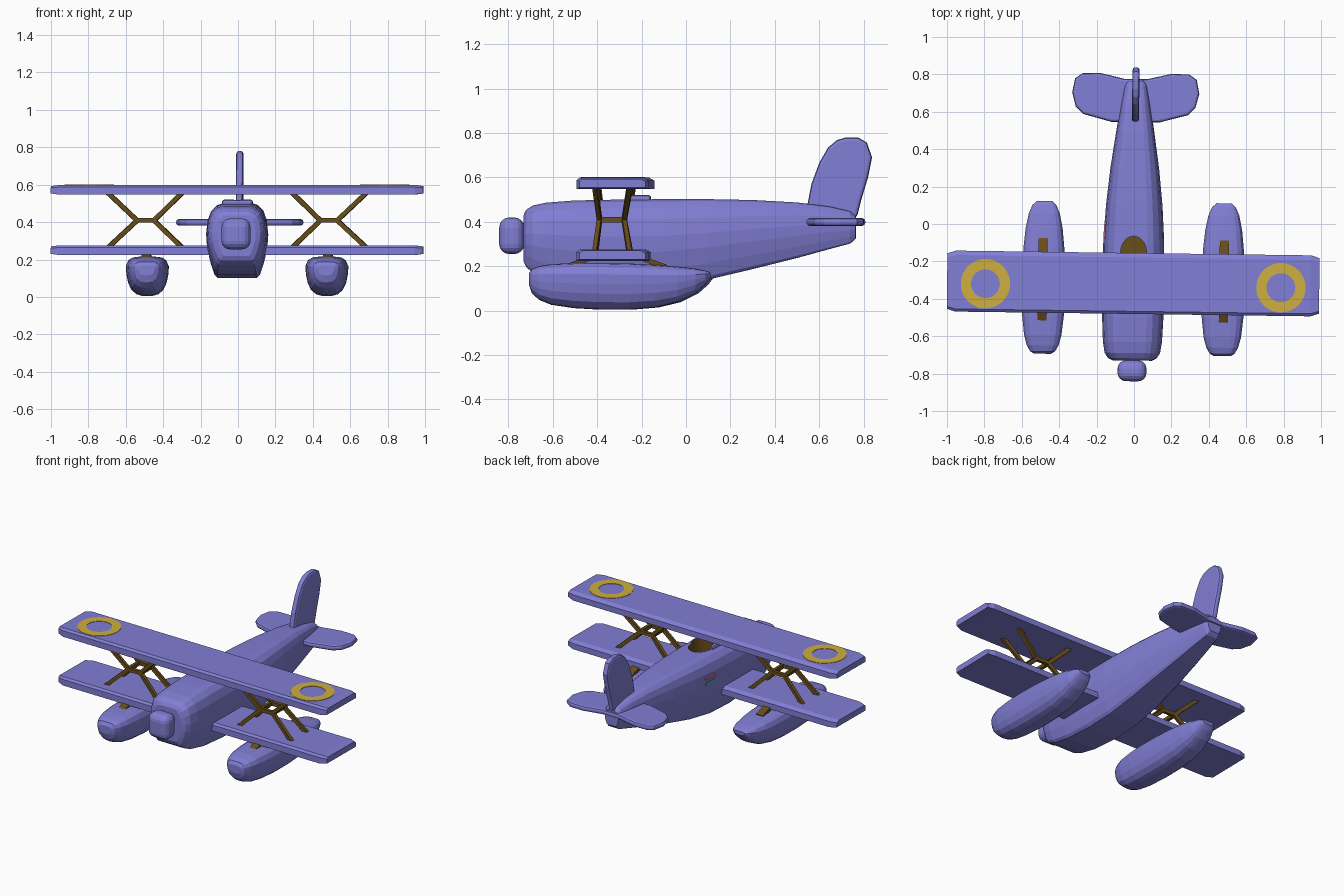
import bpy, bmesh, math
from mathutils import Vector, Matrix

if "Cube" in bpy.data.objects:
    bpy.data.objects.remove(bpy.data.objects["Cube"])


def material(name, rgb):
    m = bpy.data.materials.new(name)
    m.diffuse_color = (*rgb, 1)
    m.use_nodes = True
    m.node_tree.nodes["Principled BSDF"].inputs["Base Color"].default_value = m.diffuse_color
    return m


BODY = material("body_blue", (0.22, 0.21, 0.66))
WOOD = material("strut_brown", (0.14, 0.075, 0.01))
GOLD = material("ring_yellow", (0.62, 0.43, 0.05))
PINK = material("flag_pink", (0.6, 0.2, 0.35))
TEAL = material("flag_teal", (0.1, 0.35, 0.5))


def finish(name, bm, mat, bevel=0, segments=2):
    bmesh.ops.recalc_face_normals(bm, faces=bm.faces)
    mesh = bpy.data.meshes.new(name)
    bm.to_mesh(mesh)
    bm.free()
    mesh.materials.append(mat)
    ob = bpy.data.objects.new(name, mesh)
    bpy.context.collection.objects.link(ob)
    if bevel:
        mod = ob.modifiers.new("bevel", 'BEVEL')
        mod.width, mod.segments = bevel, segments
        mod.limit_method = 'ANGLE'
        mod.angle_limit = math.radians(50)
    return ob


def loft(name, rings, mat):
    bm = bmesh.new()
    loops = [[bm.verts.new(p) for p in ring] for ring in rings]
    n = len(loops[0])
    for a, b in zip(loops, loops[1:]):
        for i in range(n):
            j = (i + 1) % n
            bm.faces.new((a[i], a[j], b[j], b[i]))
    bm.faces.new(loops[0])
    bm.faces.new(loops[-1])
    return finish(name, bm, mat)


def hull(name, half, sections, mat, x0=0):
    """Loft a mirrored half section (0..1 units) through (y, half width, bottom, top)."""
    full = half + [(-x, z) for x, z in reversed(half[1:-1])]
    return loft(name, [[(x0 + x * w, y, lo + z * (hi - lo)) for x, z in full]
                       for y, w, lo, hi in sections], mat)


def plate(name, outline, thickness, mat, bevel, segments=2):
    """Extrude a closed 3D outline along a thickness vector."""
    bm = bmesh.new()
    t = Vector(thickness)
    face = bm.faces.new([bm.verts.new(Vector(p) - t / 2) for p in outline])
    ext = bmesh.ops.extrude_face_region(bm, geom=[face])
    bmesh.ops.translate(bm, vec=t, verts=[v for v in ext["geom"] if isinstance(v, bmesh.types.BMVert)])
    return finish(name, bm, mat, bevel, segments)


def bars(name, segs, w, d, mat):
    """Square bars between point pairs."""
    bm = bmesh.new()
    for p, q in segs:
        p, q = Vector(p), Vector(q)
        rot = (q - p).to_track_quat('Z', 'Y').to_matrix().to_4x4()
        m = Matrix.Translation((p + q) / 2) @ rot @ Matrix.Diagonal((w, d, (q - p).length + 0.01, 1))
        bmesh.ops.create_cube(bm, size=1, matrix=m)
    return finish(name, bm, mat)


def box(name, loc, size, mat, bevel=0, segments=2):
    bm = bmesh.new()
    bmesh.ops.create_cube(bm, size=1, matrix=Matrix.Translation(loc) @ Matrix.Diagonal((*size, 1)))
    return finish(name, bm, mat, bevel, segments)


# Fuselage
body_half = [(0, 1), (0.45, 1), (0.65, 0.975), (0.84, 0.9), (0.95, 0.77), (1, 0.58),
             (0.97, 0.4), (0.86, 0.2), (0.73, 0.04), (0.64, 0), (0, 0)]
fuselage = hull("fuselage", body_half, [
    (-0.73, 0.105, 0.22, 0.435), (-0.718, 0.13, 0.195, 0.455), (-0.69, 0.148, 0.172, 0.473),
    (-0.63, 0.158, 0.145, 0.486), (-0.5, 0.164, 0.117, 0.496), (-0.3, 0.166, 0.102, 0.5),
    (-0.1, 0.163, 0.108, 0.502), (0.1, 0.151, 0.14, 0.502), (0.3, 0.13, 0.187, 0.498),
    (0.5, 0.101, 0.237, 0.487), (0.65, 0.077, 0.278, 0.468), (0.74, 0.061, 0.302, 0.447),
    (0.765, 0.05, 0.325, 0.425)], BODY)

# Nose hub
box("nose_hub", (0, -0.785, 0.337), (0.155, 0.112, 0.165), BODY, 0.045, 4)

# Cockpit coaming and opening
coaming = box("cockpit_coaming", (0, -0.205, 0.495), (0.165, 0.095, 0.05), BODY, 0.012)
bm = bmesh.new()
bmesh.ops.create_cone(bm, cap_ends=True, segments=20, radius1=1, radius2=1, depth=0.16,
                      matrix=Matrix.Translation((0, -0.155, 0.49)) @ Matrix.Diagonal((0.07, 0.09, 1, 1)))
cutter = finish("cockpit_cutter", bm, WOOD)
cutter.hide_render = True
cutter.display_type = 'WIRE'
for ob in (fuselage, coaming):
    cut = ob.modifiers.new("cockpit", 'BOOLEAN')
    cut.object, cut.operation, cut.solver = cutter, 'DIFFERENCE', 'EXACT'
    cut.material_mode = 'TRANSFER'

# Wings
for name, z in (("upper_wing", 0.573), ("lower_wing", 0.25)):
    profile = [(-0.162, -0.026), (-0.162, 0.014), (-0.148, 0.026), (0.14, 0.026),
               (0.164, 0.012), (0.164, -0.026)]
    loft(name, [[(x, -0.319 + y * s, z + h * s ** 3) for y, h in profile]
                for x, s in ((-0.995, 0.91), (-0.95, 1), (0.95, 1), (0.995, 0.91))], BODY)

# Tailplane
tail = [(0.08, 0.545), (0.13, 0.545), (0.28, 0.585), (0.32, 0.625), (0.34, 0.70),
        (0.325, 0.775), (0.285, 0.803), (0.19, 0.805), (0.06, 0.775)]
tail += [(-x, y) for x, y in reversed(tail)]
plate("tailplane", [(x, y, 0.399) for x, y in tail], (0, 0, 0.034), BODY, 0.013)

# Tail fin
fin = [(0.54, 0.44), (0.565, 0.57), (0.6, 0.665), (0.64, 0.735), (0.68, 0.768), (0.72, 0.78),
       (0.775, 0.78), (0.815, 0.757), (0.838, 0.69), (0.82, 0.6), (0.79, 0.5), (0.77, 0.42), (0.7, 0.41)]
plate("tail_fin", [(0, y, z) for y, z in fin], (0.038, 0, 0), BODY, 0.014)

float_half = [(0, 1), (0.4, 1), (0.68, 0.98), (0.88, 0.91), (1, 0.76), (0.97, 0.55),
              (0.89, 0.34), (0.74, 0.16), (0.5, 0.05), (0.25, 0.01), (0, 0)]
for side, s in (("left", -1), ("right", 1)):
    # Floats
    hull(side + "_float", float_half, [
        (-0.7, 0.045, 0.115, 0.168), (-0.688, 0.066, 0.078, 0.188), (-0.655, 0.085, 0.048, 0.2),
        (-0.6, 0.1, 0.026, 0.209), (-0.5, 0.111, 0.011, 0.214), (-0.38, 0.115, 0.004, 0.215),
        (-0.25, 0.114, 0.004, 0.212), (-0.13, 0.109, 0.014, 0.206), (-0.03, 0.099, 0.038, 0.198),
        (0.05, 0.083, 0.078, 0.189), (0.095, 0.064, 0.118, 0.18), (0.117, 0.04, 0.148, 0.172)],
        BODY, s * 0.48)

    # Float struts
    bars(side + "_float_struts", [((s * 0.485, -0.40, 0.246), (s * 0.485, -0.53, 0.198)),
                                  ((s * 0.485, -0.22, 0.246), (s * 0.485, -0.09, 0.198))],
         0.05, 0.022, WOOD)

    # Crossed wing struts
    segs = []
    for y, yo in ((-0.383, -0.402), (-0.272, -0.247)):
        segs.append(((s * 0.44, y, 0.409), (s * 0.54, y, 0.409)))
        for xi, xo in ((0.445, 0.295), (0.535, 0.69)):
            for z in (0.265, 0.555):
                segs.append(((s * xi, y, 0.409), (s * xo, yo, z)))
    for x in (0.445, 0.535):
        segs.append(((s * x, -0.383, 0.409), (s * x, -0.272, 0.409)))
    bars(side + "_wing_struts", segs, 0.02, 0.024, WOOD)

    # Wing ring markings
    rings = []
    for r, z in ((0.132, 0.597), (0.132, 0.6015), (0.077, 0.6015), (0.077, 0.597)):
        rings.append([(s * 0.79 + r * math.cos(a), -0.33 + r * math.sin(a), z)
                      for a in (math.tau * i / 40 for i in range(40))])
    bm = bmesh.new()
    loops = [[bm.verts.new(p) for p in ring] for ring in rings]
    for k in range(4):
        a, b = loops[k], loops[(k + 1) % 4]
        for i in range(40):
            j = (i + 1) % 40
            bm.faces.new((a[i], a[j], b[j], b[i]))
    finish(side + "_wing_ring", bm, GOLD)

# Small striped flag on the left of the fuselage
for name, z, mat in (("flag_upper_stripe", 0.39, PINK), ("flag_lower_stripe", 0.355, TEAL)):
    bars(name, [((-0.157, -0.07, z), (-0.152, 0.01, z))], 0.012, 0.018, mat)

# The whole aircraft is turned very slightly
turn = Matrix.Rotation(-0.0134, 4, 'Z')
for ob in bpy.context.collection.objects:
    ob.matrix_world = turn @ ob.matrix_world
